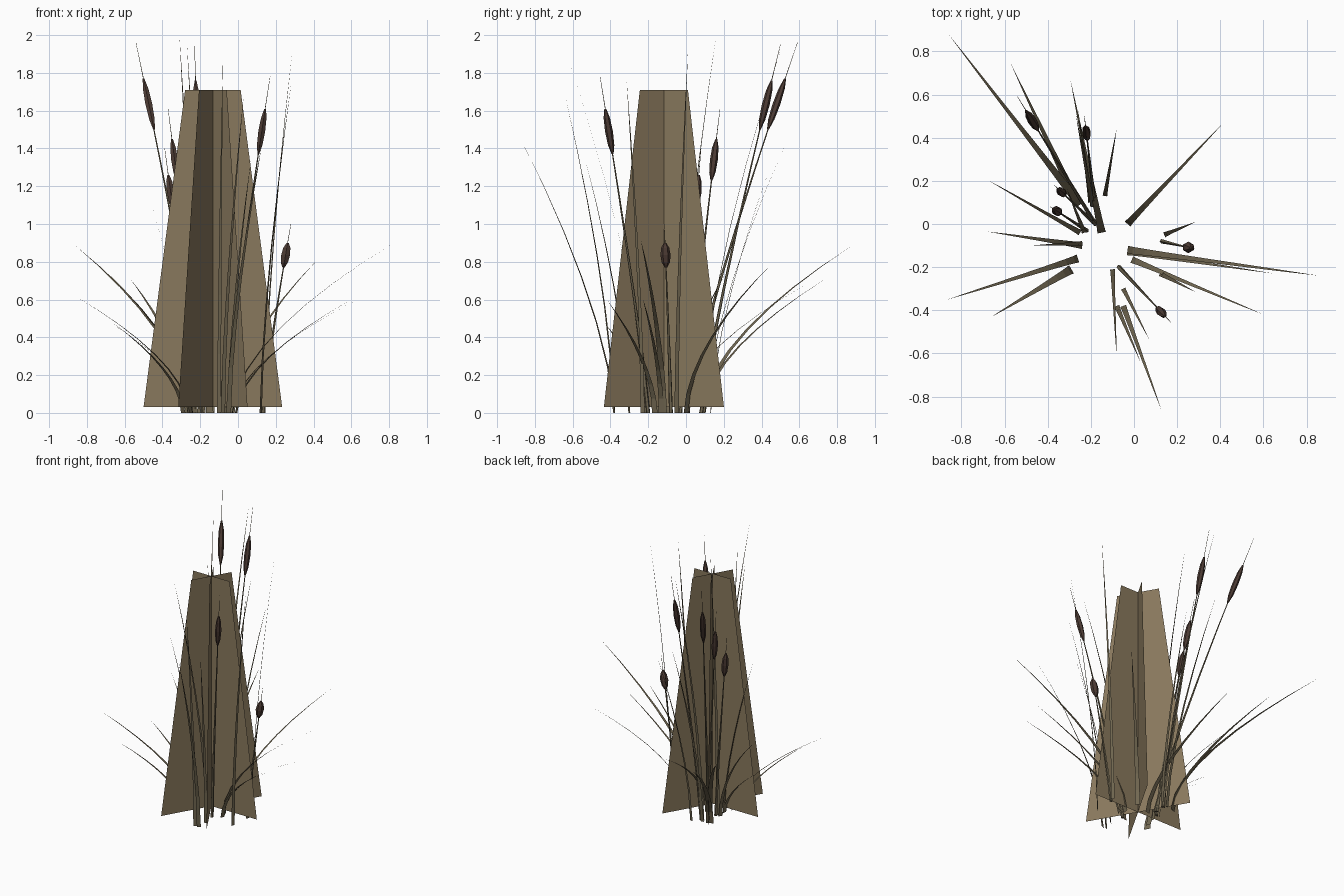
import bpy, math
from mathutils import Vector

if "Cube" in bpy.data.objects:
    bpy.data.objects.remove(bpy.data.objects["Cube"])


def material(name, rgb):
    m = bpy.data.materials.new(name)
    m.diffuse_color = (*rgb, 1)
    m.use_nodes = True
    m.node_tree.nodes["Principled BSDF"].inputs["Base Color"].default_value = m.diffuse_color
    return m


TAN = material("dry_reed", (0.25, 0.19, 0.11))
OLIVE = material("reed_leaf", (0.17, 0.14, 0.085))
BROWN = material("seed_head", (0.075, 0.045, 0.035))


def add_mesh(name, verts, faces, mat):
    me = bpy.data.meshes.new(name)
    me.from_pydata(verts, [], faces)
    me.materials.append(mat)
    ob = bpy.data.objects.new(name, me)
    bpy.context.collection.objects.link(ob)
    return ob


def bend(base, tip, t, power):
    """Point on an arc that starts steep and leans outward."""
    h = t ** power
    return Vector((base[0] + (tip[0] - base[0]) * h,
                   base[1] + (tip[1] - base[1]) * h, tip[2] * t))


def blade(name, base, tip, width, power, steps=6):
    """Flat tapering leaf whose width is across its leaning direction."""
    d = Vector((tip[0] - base[0], tip[1] - base[1], 0)).normalized()
    side = Vector((-d.y, d.x, 0))
    verts, faces = [], []
    for i in range(steps):
        t = i / steps
        p = bend(base, tip, t, power)
        w = side * width * 0.5 * (1 - t) ** 0.8
        verts += [p - w, p + w]
    verts.append(Vector(tip))
    for i in range(steps - 1):
        a = 2 * i
        faces.append((a, a + 1, a + 3, a + 2))
    n = len(verts)
    faces.append((n - 3, n - 2, n - 1))
    add_mesh(name, verts, faces, OLIVE)


def tube(name, rings, sides, mat):
    """Closed faceted tube through (centre, radius) rings."""
    verts, faces = [], []
    for c, r in rings:
        for k in range(sides):
            a = 2 * math.pi * (k + 0.5) / sides
            verts.append(c + Vector((r * math.cos(a), r * math.sin(a), 0)))
    for i in range(len(rings) - 1):
        for k in range(sides):
            j = (k + 1) % sides
            a, b = i * sides, (i + 1) * sides
            faces.append((a + k, a + j, b + j, b + k))
    faces.append(tuple(reversed(range(sides))))
    faces.append(tuple(range(len(verts) - sides, len(verts))))
    add_mesh(name, verts, faces, mat)


# Three crossed tapering cards forming the core of the clump
centre = Vector((-0.133, -0.117, 0))
for i in range(3):
    a = math.radians(60 * i)
    u = Vector((math.cos(a), math.sin(a), 0))
    low, high = Vector((0, 0, 0.03)), Vector((0, 0, 1.71))
    add_mesh(f"core_card_{i}",
             [centre + low - u * 0.367, centre + low + u * 0.367,
              centre + high + u * 0.147, centre + high - u * 0.147],
             [(0, 1, 2, 3)], TAN)

# Drooping outer leaves: base x, y, tip x, y, z, width
droop = [
    (-0.25, 0.09, -0.86, 0.88, 0.885, 0.045),
    (-0.26, 0.09, -0.57, 0.74, 0.71, 0.045),
    (-0.15, -0.04, -0.295, 0.67, 0.70, 0.04),
    (-0.03, 0.00, 0.42, 0.475, 0.81, 0.035),
    (-0.03, -0.12, 0.86, -0.24, 0.92, 0.038),
    (-0.03, -0.13, 0.65, -0.23, 0.61, 0.03),
    (-0.01, -0.165, 0.60, -0.42, 0.60, 0.032),
    (-0.26, -0.16, -0.865, -0.35, 0.62, 0.038),
    (-0.29, -0.21, -0.66, -0.43, 0.475, 0.045),
    (-0.25, -0.04, -0.68, 0.205, 0.73, 0.028),
    (-0.24, -0.10, -0.68, -0.035, 0.48, 0.034),
]
for i, (bx, by, x, y, z, w) in enumerate(droop):
    blade(f"drooping_leaf_{i}", (bx, by), (x, y, z), w, 1.75, 8)

# Tall upright leaves
tall = [
    (-0.24, -0.09, -0.48, -0.10, 1.18, 0.022),
    (-0.19, 0.08, -0.27, 0.51, 1.95, 0.025),
    (-0.20, 0.10, -0.26, 0.53, 1.43, 0.025),
    (-0.135, 0.13, -0.08, 0.445, 1.30, 0.022),
    (-0.23, -0.04, -0.31, 0.16, 2.00, 0.025),
    (0.14, -0.05, 0.287, 0.01, 1.91, 0.025),
    (0.12, -0.23, 0.285, -0.315, 1.77, 0.025),
    (-0.05, -0.30, 0.07, -0.535, 1.35, 0.022),
    (-0.10, -0.21, -0.08, -0.62, 1.87, 0.022),
    (-0.08, -0.38, 0.03, -0.64, 1.68, 0.025),
    (-0.05, -0.38, 0.13, -0.87, 1.44, 0.028),
]
for i, (bx, by, x, y, z, w) in enumerate(tall):
    blade(f"tall_leaf_{i}", (bx, by), (x, y, z), w, 1.5)

# Stalks with seed heads: base x, y, tip x, y, z, head bottom, top, radius
stalks = [
    (-0.18, 0.00, -0.54, 0.59, 1.96, 1.50, 1.77, 0.021),
    (-0.18, 0.08, -0.23, 0.50, 1.95, 1.50, 1.76, 0.021),
    (-0.19, 0.01, -0.37, 0.18, 1.61, 1.23, 1.45, 0.021),
    (-0.22, -0.03, -0.388, 0.08, 1.40, 1.08, 1.26, 0.023),
    (0.13, -0.08, 0.28, -0.115, 1.00, 0.77, 0.90, 0.027),
    (-0.07, -0.20, 0.17, -0.455, 1.78, 1.37, 1.61, 0.021),
]
for i, (bx, by, x, y, z, z0, z1, r) in enumerate(stalks):
    base, tip = (bx, by), (x, y, z)
    ts = [k / 6 for k in range(7)]
    tube(f"stalk_{i}", [(bend(base, tip, t, 1.15), 0.010 * (1 - t) + 0.001)
                        for t in ts], 5, OLIVE)
    head = [(0, 0.25), (0.2, 0.8), (0.5, 1.0), (0.8, 0.8), (1, 0.25)]
    tube(f"seed_head_{i}",
         [(bend(base, tip, (z0 + (z1 - z0) * f) / z, 1.15), r * s)
          for f, s in head], 6, BROWN)
